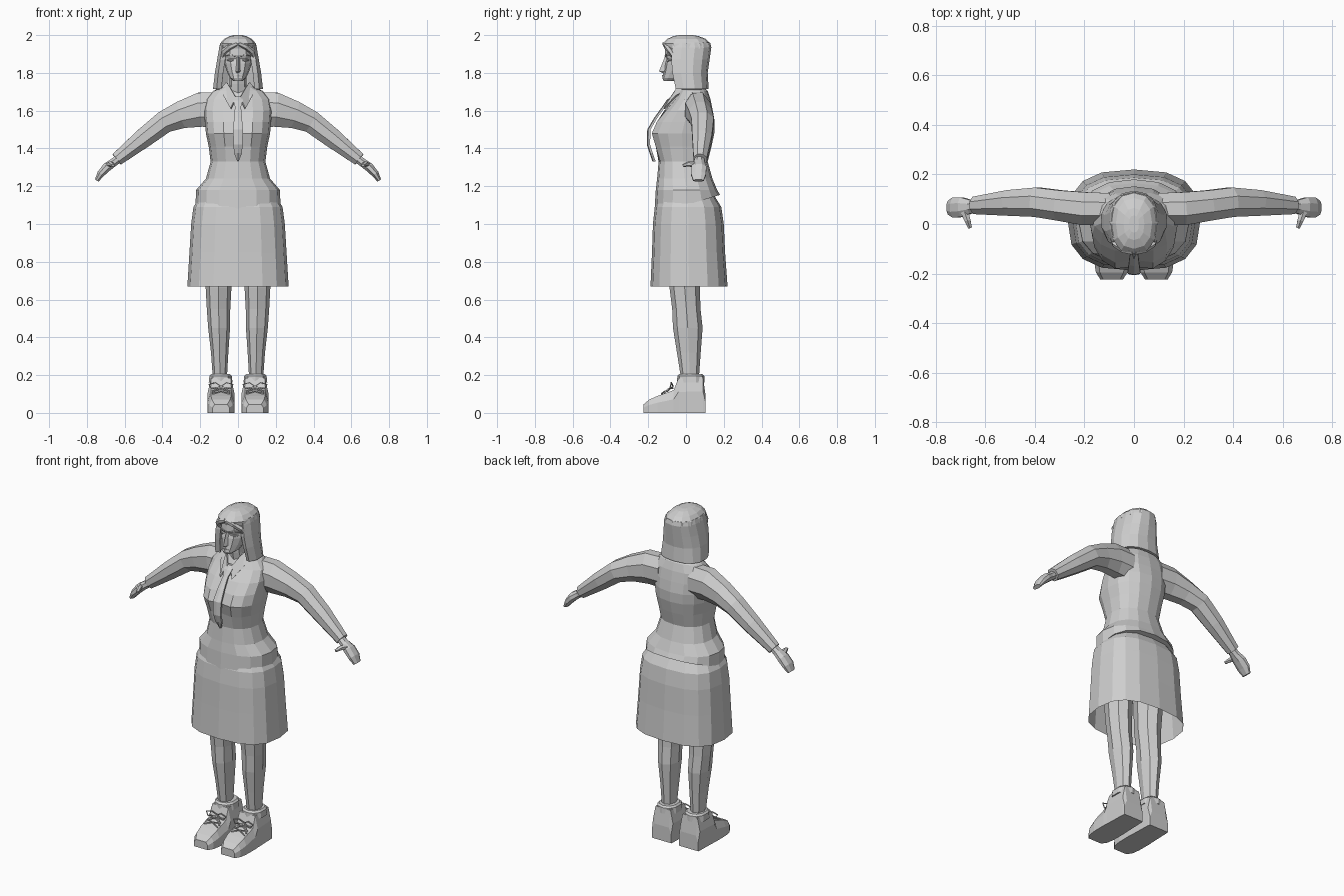
import bpy, bmesh, math
from mathutils import Vector

grey = bpy.data.materials.new("plain grey")
grey.diffuse_color = (0.62, 0.62, 0.62, 1)


def spow(v, e):
    return math.copysign(abs(v) ** e, v)


def ring(z, hx, yf, yb, cx=0.0, n=16, e=0.85, span=360):
    """Rounded horizontal section between yf and yb; span < 360 leaves the front open."""
    yc, hy = (yf + yb) / 2, (yb - yf) / 2
    steps = n if span == 360 else n + 1
    pts = []
    for i in range(steps):
        a = math.radians(-span / 2 + span * i / n)
        pts.append(Vector((cx + hx * spow(math.sin(a), e), yc + hy * spow(math.cos(a), e), z)))
    return pts


def finish(name, bm, mirror=False, thick=0):
    bmesh.ops.recalc_face_normals(bm, faces=bm.faces)
    me = bpy.data.meshes.new(name)
    bm.to_mesh(me)
    bm.free()
    me.materials.append(grey)
    ob = bpy.data.objects.new(name, me)
    bpy.context.collection.objects.link(ob)
    if thick:
        m = ob.modifiers.new("thickness", 'SOLIDIFY')
        m.thickness, m.offset = thick, -1
    if mirror:
        ob.modifiers.new("mirror", 'MIRROR').use_clip = False
    return ob


def loft(name, rings, caps=True, closed=True, **kw):
    bm = bmesh.new()
    vs = [[bm.verts.new(p) for p in r] for r in rings]
    n = len(rings[0])
    for a, b in zip(vs, vs[1:]):
        for i in range(n if closed else n - 1):
            j = (i + 1) % n
            bm.faces.new((a[i], a[j], b[j], b[i]))
    if caps:
        bm.faces.new(vs[0])
        bm.faces.new(vs[-1])
    return finish(name, bm, **kw)


def limb(name, spec, n=8, **kw):
    """Tube through (x, y, z, radius up, radius across)."""
    c = [Vector(s[:3]) for s in spec]
    rings = []
    for i, s in enumerate(spec):
        d = (c[min(i + 1, len(c) - 1)] - c[max(i - 1, 0)]).normalized()
        ref = Vector((0, 1, 0)) if abs(d.y) < 0.8 else Vector((1, 0, 0))
        across = (ref - d * ref.dot(d)).normalized()
        up = d.cross(across)
        rings.append([c[i] + across * s[4] * math.cos(t) + up * s[3] * math.sin(t)
                      for t in [2 * math.pi * (k + 0.5) / n for k in range(n)]])
    return loft(name, rings, **kw)


def plate(name, pts, thick, **kw):
    bm = bmesh.new()
    bm.faces.new([bm.verts.new(p) for p in pts])
    return finish(name, bm, thick=thick, **kw)


# Skirt, open at the bottom
loft("skirt", [ring(*r, e=0.75) for r in (
    (0.67, 0.268, -0.188, 0.22), (0.85, 0.257, -0.18, 0.207), (1.0, 0.248, -0.175, 0.2),
    (1.09, 0.236, -0.165, 0.187), (1.15, 0.2, -0.14, 0.15))], caps=False)

# Jacket body with a hem that rises to the back and a slight dip between the bust
body = [ring(*r) for r in (
    (1.10, 0.225, -0.168, 0.18), (1.18, 0.222, -0.16, 0.165), (1.24, 0.17, -0.153, 0.14),
    (1.33, 0.145, -0.145, 0.115), (1.41, 0.155, -0.17, 0.135), (1.48, 0.17, -0.192, 0.15),
    (1.54, 0.175, -0.165, 0.152), (1.60, 0.18, -0.115, 0.142), (1.66, 0.17, -0.062, 0.13),
    (1.705, 0.13, -0.035, 0.115), (1.735, 0.06, -0.025, 0.085))]
for p in body[0]:
    p.z += 0.3 * p.y
for r in body[4:7]:
    r[0].y += 0.02
loft("jacket", body)

# Sleeves and hands
limb("sleeve", [(0.10, 0.06, 1.605, 0.10, 0.07), (0.20, 0.062, 1.605, 0.098, 0.072),
                (0.30, 0.075, 1.578, 0.078, 0.066), (0.39, 0.088, 1.54, 0.064, 0.064),
                (0.50, 0.085, 1.455, 0.056, 0.056), (0.642, 0.075, 1.342, 0.038, 0.038)],
     mirror=True)
limb("hand", [(0.62, 0.073, 1.355, 0.024, 0.026), (0.66, 0.07, 1.325, 0.024, 0.03),
              (0.695, 0.068, 1.30, 0.026, 0.043), (0.727, 0.066, 1.265, 0.021, 0.044),
              (0.748, 0.066, 1.23, 0.012, 0.03)], mirror=True)
limb("thumb", [(0.685, 0.05, 1.315, 0.016, 0.018), (0.672, 0.015, 1.318, 0.014, 0.014),
               (0.662, -0.015, 1.31, 0.008, 0.009)], n=6, mirror=True)

# Legs
loft("leg", [ring(z, hx, yf, yb, cx=cx, n=8, e=1) for z, cx, hx, yf, yb in (
    (1.0, 0.11, 0.085, -0.1, 0.09), (0.66, 0.103, 0.068, -0.087, 0.073),
    (0.55, 0.103, 0.062, -0.073, 0.077), (0.45, 0.1, 0.058, -0.069, 0.088),
    (0.32, 0.097, 0.046, -0.048, 0.078), (0.18, 0.096, 0.037, -0.026, 0.068))], mirror=True)

# Shoes: cross sections from toe to heel, then the ankle collar
shoe = []
for y, h, w in ((-0.225, 0.045, 0.045), (-0.195, 0.07, 0.064), (-0.15, 0.09, 0.071),
                (-0.065, 0.12, 0.072), (-0.04, 0.185, 0.07), (0.09, 0.19, 0.066),
                (0.104, 0.09, 0.064)):
    side = [(w, 0), (w, h * 0.6), (w * 0.75, h)]
    shoe.append([Vector((0.09 + x, y, z)) for x, z in side]
                + [Vector((0.09 - x, y, z)) for x, z in reversed(side)])
loft("shoe", shoe, mirror=True)
loft("shoe_collar", [ring(z, hx, yf, yb, cx=0.092, n=10) for z, hx, yf, yb in (
    (0.16, 0.066, -0.047, 0.098), (0.195, 0.062, -0.046, 0.097),
    (0.205, 0.052, -0.036, 0.088))], mirror=True)


def cord(name, pts):
    limb(name, [(x, y, z, 0.004, 0.004) for x, y, z in pts], n=4, mirror=True)


# Laces: crossings over the instep and a bow
for s in (-1, 1):
    for y, z in ((-0.13, 0.1), (-0.1, 0.114)):
        cord("lace", [(0.09 - s * 0.045, y, z), (0.09, y + 0.015, z + 0.014),
                      (0.09 + s * 0.045, y + 0.03, z + 0.015)])
    cord("bow_loop", [(0.09, -0.068, 0.14), (0.09 + s * 0.03, -0.078, 0.16),
                      (0.09 + s * 0.065, -0.08, 0.15), (0.09 + s * 0.05, -0.085, 0.13),
                      (0.09, -0.07, 0.138)])
    cord("bow_end", [(0.09, -0.068, 0.138), (0.09 + s * 0.03, -0.095, 0.125),
                     (0.09 + s * 0.045, -0.115, 0.105)])

# Neck and face
loft("neck", [ring(1.66, 0.06, -0.035, 0.085, n=8), ring(1.74, 0.045, -0.05, 0.06, n=8),
              ring(1.82, 0.045, -0.055, 0.05, n=8)])
loft("face", [ring(*r, n=12, e=0.9) for r in (
    (1.757, 0.024, -0.118, -0.05), (1.772, 0.042, -0.125, 0.0), (1.81, 0.06, -0.117, 0.05),
    (1.85, 0.072, -0.112, 0.08), (1.875, 0.075, -0.104, 0.085), (1.895, 0.078, -0.112, 0.09),
    (1.95, 0.076, -0.108, 0.09))])
loft("nose", [[Vector((w, -0.10, z)), Vector((0, y, z)), Vector((-w, -0.10, z))]
              for z, w, y in ((1.885, 0.01, -0.112), (1.825, 0.016, -0.136),
                              (1.808, 0.018, -0.143), (1.797, 0.013, -0.118))])
limb("lips", [(-0.022, -0.112, 1.783, 0.003, 0.004), (0, -0.122, 1.785, 0.006, 0.007),
              (0.022, -0.112, 1.783, 0.003, 0.004)], n=4)
limb("eyebrow", [(0.016, -0.11, 1.888, 0.004, 0.006), (0.042, -0.1, 1.898, 0.004, 0.006),
                 (0.066, -0.076, 1.888, 0.003, 0.005)], n=4, mirror=True)
limb("eye", [(0.018, -0.1, 1.868, 0.003, 0.004), (0.037, -0.096, 1.868, 0.009, 0.008),
             (0.058, -0.076, 1.868, 0.003, 0.004)], n=6, mirror=True)

# Hair: crown, side-swept fringe and the curtain around the back
loft("hair_crown", [ring(*r, n=12) for r in (
    (1.93, 0.1, -0.112, 0.132), (1.955, 0.095, -0.122, 0.13), (1.98, 0.073, -0.1, 0.105),
    (1.995, 0.042, -0.065, 0.065), (2.0, 0.02, -0.035, 0.035))])
limb("fringe", [(0.004, -0.113, 1.955, 0.012, 0.012), (0.04, -0.104, 1.94, 0.016, 0.014),
                (0.074, -0.08, 1.915, 0.016, 0.016), (0.087, -0.055, 1.88, 0.012, 0.014)],
     n=6, mirror=True)
loft("hair_curtain", [ring(*r, n=10, span=250) for r in (
    (1.715, 0.134, -0.095, 0.12), (1.80, 0.124, -0.115, 0.115), (1.87, 0.112, -0.125, 0.125),
    (1.935, 0.1, -0.12, 0.134), (1.96, 0.092, -0.115, 0.128))],
     caps=False, closed=False, thick=0.028)

# Shirt collar flaps and necktie
plate("collar_flap", [(0.062, 0.03, 1.752), (0.05, -0.04, 1.735), (0.012, -0.085, 1.67),
                      (0.04, -0.118, 1.612), (0.078, -0.055, 1.68), (0.085, 0.03, 1.725)],
      0.008, mirror=True)
tie = []
for z, y, w in ((1.675, -0.075, 0.022), (1.655, -0.098, 0.026), (1.62, -0.122, 0.016),
                (1.56, -0.165, 0.021), (1.50, -0.2, 0.026), (1.42, -0.202, 0.024),
                (1.375, -0.188, 0.021), (1.33, -0.172, 0.003)):
    tie.append([Vector((x, yy, z)) for x, yy in
                ((w, y + 0.012), (w, y), (0, y - 0.005), (-w, y), (-w, y + 0.012))])
loft("necktie", tie)
